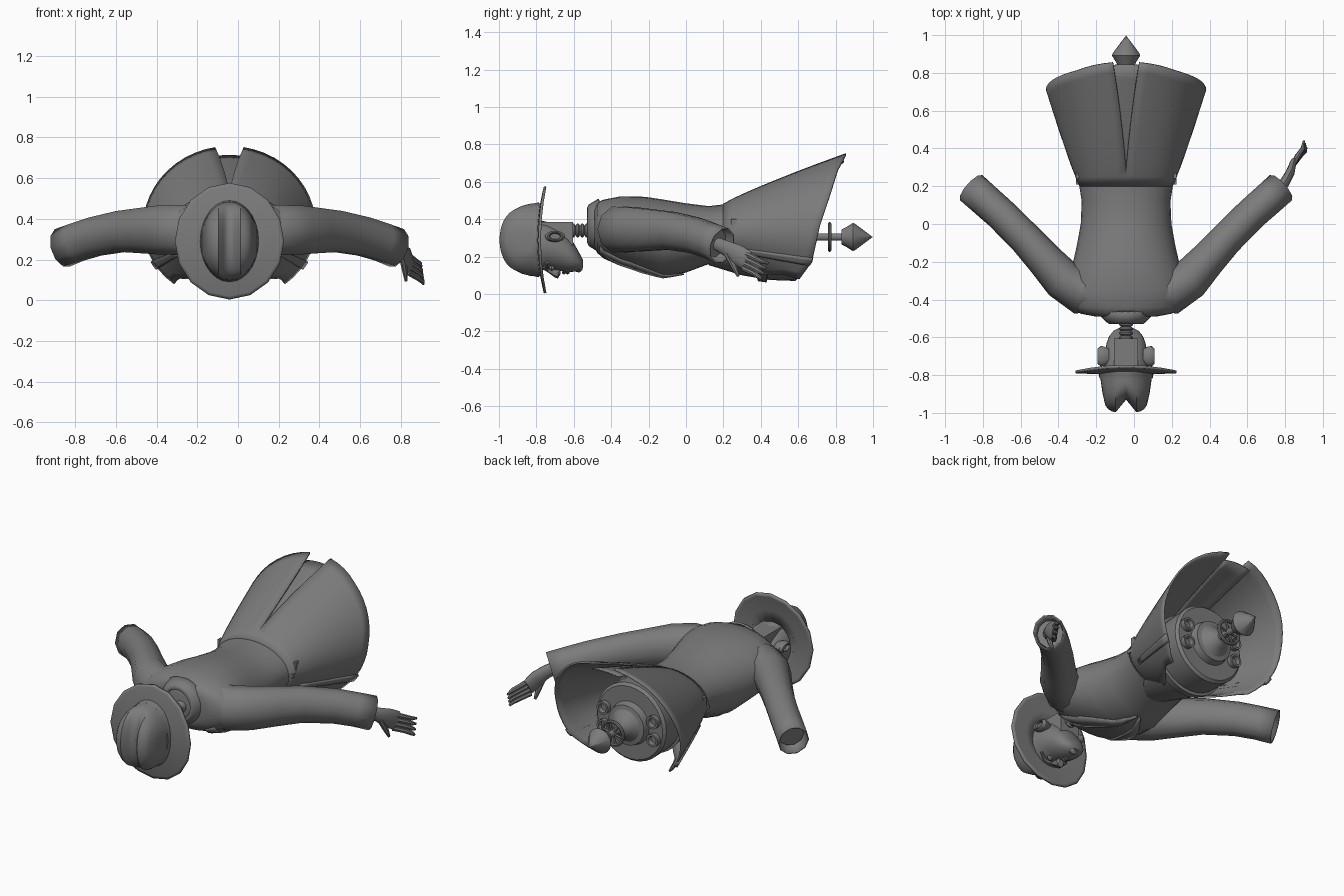
import bpy, bmesh, math
from mathutils import Vector

if "Cube" in bpy.data.objects:
    bpy.data.objects.remove(bpy.data.objects["Cube"])

CX = -0.042  # body axis
grey = bpy.data.materials.new("dark_grey")
grey.diffuse_color = (0.2, 0.2, 0.2, 1)
grey.use_nodes = True
grey.node_tree.nodes["Principled BSDF"].inputs["Base Color"].default_value = grey.diffuse_color


def loft(name, rings, closed=True, caps=(True, True), thick=0, angle=35, mirror=False):
    """Skin a list of equal-length point rings (x is relative to the body axis)."""
    bm = bmesh.new()
    vs = [[bm.verts.new(p) for p in r] for r in rings]
    n = len(rings[0])
    for a, b in zip(vs, vs[1:]):
        for i in range(n if closed else n - 1):
            j = (i + 1) % n
            bm.faces.new((a[i], a[j], b[j], b[i]))
    if closed:
        if caps[0]:
            bm.faces.new(vs[0][::-1])
        if caps[1]:
            bm.faces.new(vs[-1])
    bmesh.ops.remove_doubles(bm, verts=bm.verts, dist=0.0004)
    bmesh.ops.recalc_face_normals(bm, faces=bm.faces)
    me = bpy.data.meshes.new(name)
    bm.to_mesh(me)
    bm.free()
    me.materials.append(grey)
    ob = bpy.data.objects.new(name, me)
    bpy.context.collection.objects.link(ob)
    ob.location.x = CX
    if mirror:
        ob.modifiers.new("mirror", 'MIRROR')
    if thick:
        m = ob.modifiers.new("thickness", 'SOLIDIFY')
        m.thickness, m.offset = thick, 0
    bpy.ops.object.select_all(action='DESELECT')
    ob.select_set(True)
    bpy.context.view_layer.objects.active = ob
    bpy.ops.object.shade_smooth_by_angle(angle=math.radians(angle))
    return ob


def oval(y, rx, zt, zb, n=28, x=0):
    c, r = (zt + zb) / 2, (zt - zb) / 2
    return [(x + rx * math.cos(t), y, c + r * math.sin(t))
            for t in (2 * math.pi * i / n for i in range(n))]


def lathe(name, prof, z, x=0, n=24, **kw):
    return loft(name, [oval(y, r, z + r, z - r, n, x) for y, r in prof], **kw)


def tube(name, path, n=12, phase=0, **kw):
    """path: (x, y, z, half width, half height)"""
    pts = [Vector(p[:3]) for p in path]
    rings = []
    for i, p in enumerate(path):
        t = (pts[min(i + 1, len(pts) - 1)] - pts[max(i - 1, 0)]).normalized()
        s = t.cross(Vector((0, 0, 1))).normalized()
        u = s.cross(t)
        rings.append([pts[i] + s * p[3] * math.cos(a) + u * p[4] * math.sin(a)
                      for a in (2 * math.pi * (k + phase) / n for k in range(n))])
    return loft(name, rings, **kw)


def box(name, c, h, **kw):
    x, y, z = c
    return loft(name, [[(x + a * h[0], y + s * h[1], z + b * h[2])
                        for a, b in ((-1, -1), (1, -1), (1, 1), (-1, 1))] for s in (-1, 1)], **kw)


def interp(tab, v):
    for a, b in zip(tab, tab[1:]):
        if v <= b[0]:
            f = max(0, (v - a[0]) / (b[0] - a[0]))
            return [p + (q - p) * f for p, q in zip(a, b)]
    return tab[-1]


# Coat body: (y, half width, top z, bottom z)
BODY = [(-.49, .16, .47, .25), (-.475, .24, .49, .22), (-.44, .30, .505, .19),
        (-.35, .32, .522, .15), (-.22, .285, .52, .11), (-.12, .262, .505, .09),
        (0, .24, .485, .115), (.12, .235, .47, .16), (.25, .255, .485, .18)]
loft("coat_body", [oval(*r) for r in BODY], angle=50)

# Lapels following the chest
rows = []
for i in range(9):
    y = -.46 + .056 * i
    _, rx, zt, zb = interp(BODY, y)
    row = []
    for dx in (.14 - .0165 * i, .14 - .0165 * i + .09 * math.sin(math.pi * (.25 + i / 11))):
        z = (zt + zb) / 2 - (zt - zb) / 2 * math.sqrt(max(0, 1 - (dx / rx) ** 2))
        row.append((dx, y, z - .005))
    rows.append(row)
loft("lapel", rows, closed=False, thick=.01, mirror=True)

# Collar and ringed neck
loft("collar", [oval(-.525, .085, .455, .28), oval(-.515, .10, .475, .26), oval(-.465, .15, .505, .23)],
     caps=(False, False), thick=.012)
lathe("neck", [(-.63, .03)] + [(-.615 + .008 * i, .037 if i % 3 else .026) for i in range(13)]
      + [(-.45, .045)], .34, n=16)

# Arms with open cuffs
ARM = [(.12, -.36, .345, .10, .13), (.24, -.36, .345, .115, .125), (.335, -.295, .345, .105, .122),
       (.43, -.19, .342, .092, .112), (.53, -.08, .338, .085, .102), (.66, .05, .313, .083, .096),
       (.75, .13, .285, .084, .094), (.82, .192, .258, .085, .096)]
tube("sleeve", ARM, n=10, caps=(True, False), thick=.008, mirror=True, angle=45)
tube("sleeve_lining", [(.75, .13, .285, .074, .08), (.78, .157, .274, .074, .08)], n=10, mirror=True)

# Single hand with fingers
tube("palm", [(.80, .165, .268, .03, .036), (.84, .22, .243, .027, .042), (.868, .27, .212, .024, .055),
              (.885, .325, .18, .017, .054)])
for i in range(4):
    d = i - 1.5
    z = .18 - .028 * d
    tube("finger", [(.877, .305, z, .015, .016), (.908 + .004 * i, .36, z - .025, .014, .015),
                    (.936 + .004 * i, .40 - .004 * i, z - .045, .012, .013),
                    (.942 + .004 * i, .44 - .012 * i, z - .058, .006, .007)], n=8)
tube("thumb", [(.85, .225, .215, .018, .022), (.862, .255, .15, .015, .018), (.868, .28, .095, .008, .008)], n=8)

# Flared skirt of the coat, open underneath and slit at the back
RIM = [(.08, .605), (.17, .672), (.37, .716), (.53, .77), (.66, .81), (.75, .858)]


def skirt(a, s, k=1.0):
    a = math.radians(a)
    low = .03 if math.sin(a) < 0 else 0
    zr = .36 + (.39 - low) * math.sin(a)
    y = .2 + s * (interp(RIM, max(zr, .08))[1] - .2)
    f = s ** .9
    rx, rz, cz = .242 + .178 * f, .148 + (.245 - low) * f, .33 + .03 * f
    return (k * rx * math.cos(a), y, cz + k * rz * math.sin(a))


rows = []
for i in range(13):
    s = i / 12
    a0 = -88 + 38 * min(1, s * 1.3)
    a1 = 90 - 9.5 * max(0, (s - .14) / .86)
    rows.append([skirt(a0 + (a1 - a0) * j / 18, s) for j in range(19)])
loft("coat_skirt", rows, closed=False, thick=.01, mirror=True)
loft("back_slit_underlay", [[skirt(76 + 28 * j / 6, .1 + .88 * i / 8, .98 - .075 * i / 8) for j in range(7)]
                            for i in range(9)], closed=False, thick=.006)
# Side strips on the skirt
loft("skirt_strip", [[skirt(-34 + 7 * j / 3, .2 + .8 * i / 6, 1.015) for j in range(4)]
                     for i in range(7)], closed=False, thick=.02, mirror=True)
# Waist tabs
box("waist_tab", (.258, .255, .355), (.008, .014, .045), mirror=True)
box("waist_tab_pin", (.258, .24, .325), (.008, .03, .01), mirror=True)

# Lower body barrel, nozzle steps and rod
lathe("lower_body", [(.12, .15), (.3, .205), (.45, .23), (.585, .235), (.60, .22), (.60, .13),
                     (.64, .12), (.645, .095), (.675, .06), (.69, .045), (.70, .02), (.84, .02)],
      .305, n=32, angle=25)
lathe("belt", [(.38, .222), (.385, .236), (.43, .243), (.435, .228)], .305, n=32)
for dz in (-.055, .055):
    lathe("thruster", [(.59, .037), (.63, .039), (.63, .027), (.605, .023)], .305 + dz, x=.168, n=14, mirror=True)

# Spoked wheel and pointed tip
R = .07
loft("wheel_rim", [[((R + .01 * math.cos(b)) * math.cos(a), .768 + .01 * math.sin(b),
                     .305 + (R + .01 * math.cos(b)) * math.sin(a))
                    for b in (math.tau * j / 8 for j in range(8))]
                   for a in (math.tau * i / 24 for i in range(25))], caps=(False, False))
for k in range(3):
    a = math.pi * k / 3 + .2
    dx, dz = R * math.cos(a), R * math.sin(a)
    tube("spoke", [(-dx, .768, .305 - dz, .007, .007), (dx, .768, .305 + dz, .007, .007)], n=6)
lathe("pointed_tip", [(.832, .04), (.86, .055), (.892, .075), (.905, .07), (.997, .001)], .305, n=16)

# Head and back plate
loft("head", [oval(-.80, .12, .40, .12), oval(-.74, .118, .385, .135), oval(-.68, .112, .355, .125),
              oval(-.63, .103, .31, .117), oval(-.595, .09, .265, .12), oval(-.565, .066, .21, .128),
              oval(-.55, .035, .18, .14)], angle=45)
box("head_back_box", (0, -.70, .285), (.064, .095, .1))
# Ears
ear = lambda x, s: [(x, -.70 + .054 * s * math.cos(t), .308 + .03 * s * math.sin(t))
                    for t in (math.tau * i / 16 for i in range(16))]
loft("ear", [ear(.09, .7), ear(.115, .95), ear(.135, 1), ear(.15, .75), ear(.146, .6), ear(.132, .5)], mirror=True)
# Face: nose, brows, eyes, lips
loft("nose", [oval(-.755, .012, .15, .128, 8), oval(-.70, .02, .15, .088, 8), oval(-.685, .026, .15, .083, 8),
              oval(-.672, .02, .15, .105, 8)])
tube("brow", [(.018, -.745, .132, .01, .012), (.05, -.757, .14, .012, .012), (.09, -.74, .17, .008, .008)],
     n=8, mirror=True)
lathe("eye", [(-.735, .003), (-.73, .013), (-.718, .018), (-.706, .013), (-.701, .003)], .142,
      x=.046, n=12, mirror=True)
for y, w in ((-.65, .045), (-.63, .038)):
    tube("lip", [(-w, y, .135, .004, .004), (0, y - .003, .115, .011, .01), (w, y, .135, .004, .004)], n=8)
lathe("chin", [(-.605, .01), (-.59, .03), (-.57, .035), (-.553, .02)], .15, n=12)

# Hat crown: slices across x, with a valley along the middle
CZ = .29
CROWN = [(0, .15), (.028, .184), (.055, .217), (.075, .212), (.095, .2), (.11, .18),
         (.124, .12), (.133, .06), (.14, .0)]
rows = []
for x, d in CROWN:
    zh = .195 * math.sqrt(1 - (x / .142) ** 2)
    rows.append([(x, -.78 - d * max(0, math.sin(math.pi * j / 20)) ** .55, CZ + zh * math.cos(math.pi * j / 20))
                 for j in range(21)])
loft("hat_crown", rows, closed=False, mirror=True, angle=30)
loft("hat_band", [oval(y, rx, CZ + rz, CZ - rz) for y, rx, rz in
                  ((-.785, .145, .2), (-.818, .141, .194), (-.819, .125, .175))], angle=30)
# Saddle-shaped brim
brim = []
for r in (.10, .18, .24, .268, .285):
    f = r / .285
    brim.append([(r * .94 * math.cos(t), -.795 + .012 * f + .03 * f * f * math.sin(t) ** 2, CZ + r * math.sin(t))
                 for t in (math.tau * i / 16 for i in range(16))])
loft("hat_brim", brim, caps=(False, False), thick=.014)
